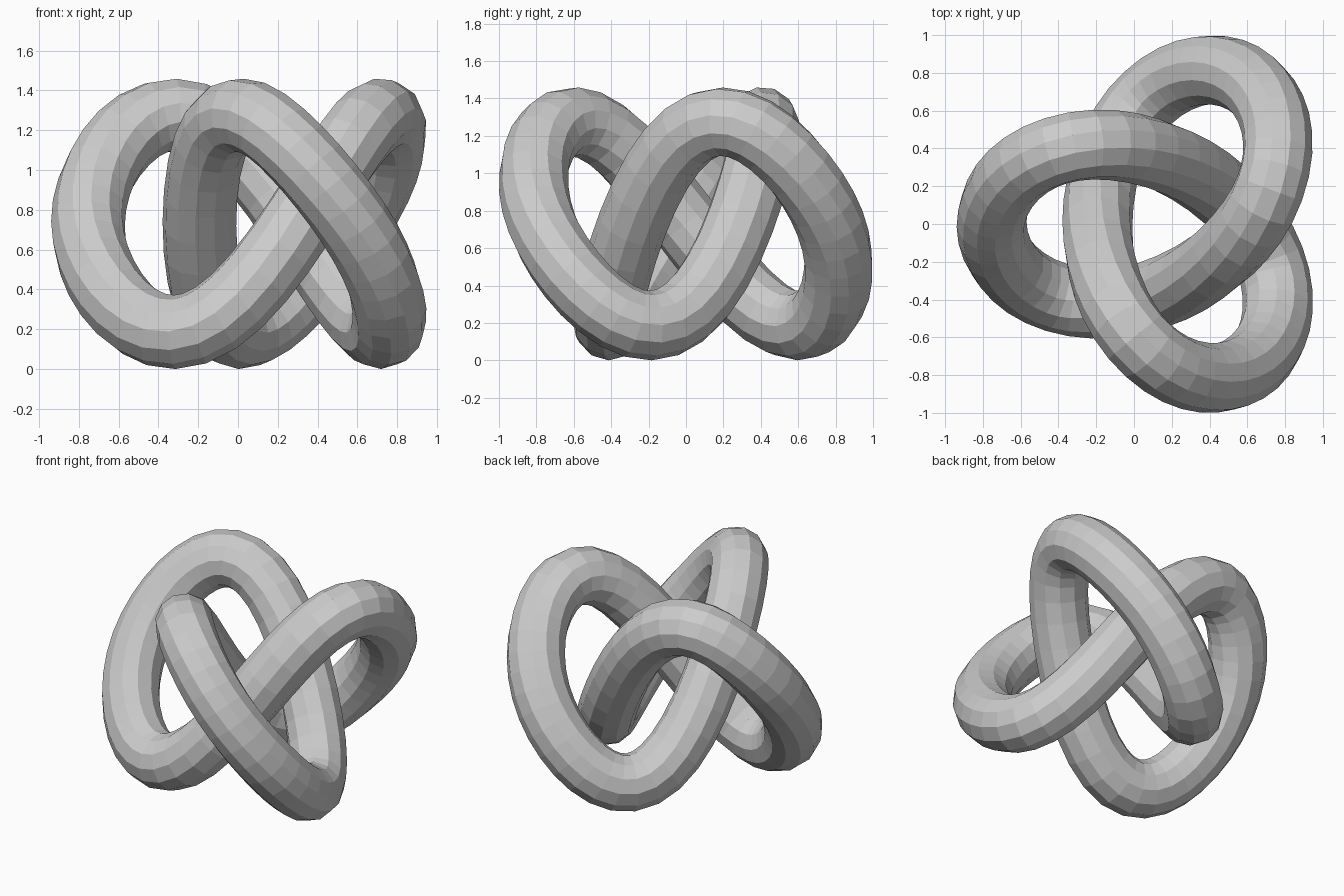
import bpy
from math import sin, cos, tau

if "Cube" in bpy.data.objects:
    bpy.data.objects.remove(bpy.data.objects["Cube"])

# Trefoil centre line: two counter-rotating circles plus a skewed vertical wave
A, B, H, SKEW = 0.61, 0.28, 0.532, 0.114
RADIUS, STEPS = 0.186, 84
CX, CZ = 0.136, 0.545 + RADIUS

curve = bpy.data.curves.new("trefoil_knot", "CURVE")
curve.dimensions = "3D"
curve.bevel_depth = RADIUS
curve.bevel_resolution = 4      # 12-sided tube
spline = curve.splines.new("POLY")
spline.points.add(STEPS - 1)
for i, p in enumerate(spline.points):
    t = tau * i / STEPS
    p.co = (CX - A * cos(2 * t) - B * cos(t),
            A * sin(2 * t) - B * sin(t),
            CZ + H * (sin(3 * t) - SKEW * sin(6 * t)), 1)
spline.use_cyclic_u = True
spline.use_smooth = False

# Turn the swept tube into a flat-faced mesh
knot = bpy.data.objects.new("trefoil_knot", curve)
bpy.context.collection.objects.link(knot)
bpy.context.view_layer.objects.active = knot
knot.select_set(True)
bpy.ops.object.convert(target="MESH")
bpy.ops.object.shade_flat()
